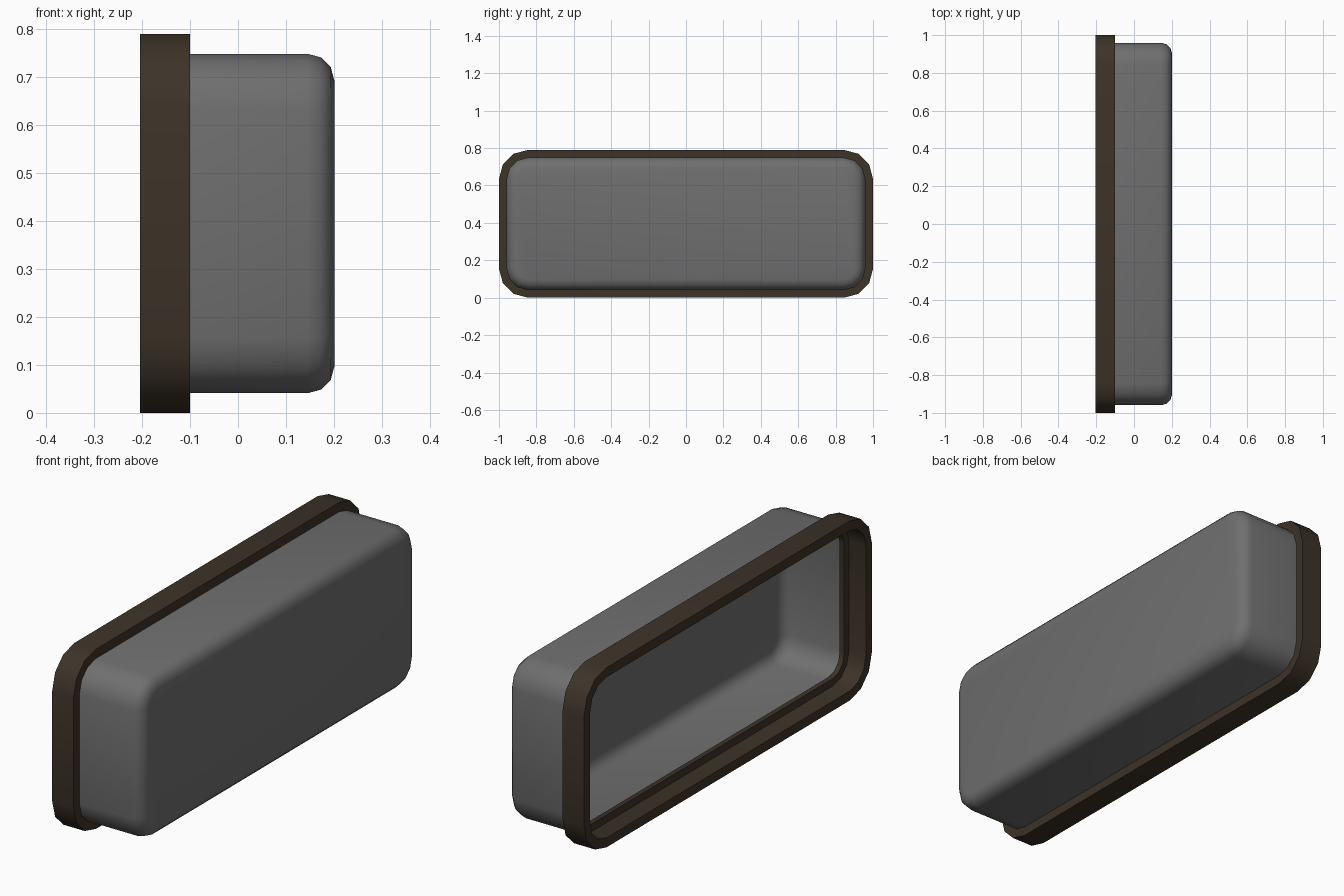
import bpy, bmesh, math

if "Cube" in bpy.data.objects:
    bpy.data.objects.remove(bpy.data.objects["Cube"])

ZC = 0.395  # height of the centre line


def material(name, rgb):
    m = bpy.data.materials.new(name)
    m.diffuse_color = (*rgb, 1)
    m.use_nodes = True
    m.node_tree.nodes["Principled BSDF"].inputs["Base Color"].default_value = m.diffuse_color
    return m


def rounded_ring(bm, x, hy, hz, r, seg=3):
    """Rounded rectangle of vertices in the plane at x."""
    verts = []
    for k, (sy, sz) in enumerate([(1, 1), (-1, 1), (-1, -1), (1, -1)]):
        for i in range(seg + 1):
            a = math.pi / 2 * (k + i / seg)
            verts.append(bm.verts.new((x, sy * (hy - r) + r * math.cos(a),
                                       ZC + sz * (hz - r) + r * math.sin(a))))
    return verts


def loft(name, sections, mat, closed=False, cap=False):
    """Skin a list of (x, half_y, half_z, radius) sections."""
    bm = bmesh.new()
    rings = [rounded_ring(bm, *s) for s in sections]
    pairs = list(zip(rings, rings[1:]))
    if closed:
        pairs.append((rings[-1], rings[0]))
    n = len(rings[0])
    for a, b in pairs:
        for i in range(n):
            j = (i + 1) % n
            bm.faces.new((a[i], a[j], b[j], b[i]))
    if cap:
        bm.faces.new(rings[0])
        bm.faces.new(rings[-1])
    bmesh.ops.recalc_face_normals(bm, faces=bm.faces)
    me = bpy.data.meshes.new(name)
    bm.to_mesh(me)
    bm.free()
    me.materials.append(mat)
    ob = bpy.data.objects.new(name, me)
    bpy.context.collection.objects.link(ob)
    bpy.ops.object.select_all(action='DESELECT')
    ob.select_set(True)
    bpy.context.view_layer.objects.active = ob
    bpy.ops.object.shade_smooth_by_angle(angle=math.radians(40))
    return ob


brown = material("dark brown", (0.046, 0.033, 0.021))
grey = material("mid grey", (0.16, 0.16, 0.16))


def inset(x, d):
    """Frame outline moved inwards by d."""
    return (x, 1 - d, 0.395 - d, 0.155 - d)


# Frame: rim with a thin inner flange, L-shaped in section
loft("frame", [inset(-0.204, 0), inset(-0.1, 0), inset(-0.1, 0.075),
               inset(-0.122, 0.075), inset(-0.122, 0.042), inset(-0.204, 0.042)],
     brown, closed=True)


# Tray shell: outer skin with a filleted front edge, then the inner skin
def skin(d, x_front, fillet):
    out = [inset(-0.105, d)]
    for i in range(4):
        a = math.pi / 2 * i / 3
        out.append(inset(x_front - fillet * (1 - math.sin(a)),
                         d + fillet * (1 - math.cos(a))))
    return out


outer = skin(0.041, 0.201, 0.056)
inner = skin(0.061, 0.181, 0.05)
loft("tray_shell", outer[::-1] + inner, grey, cap=True)
